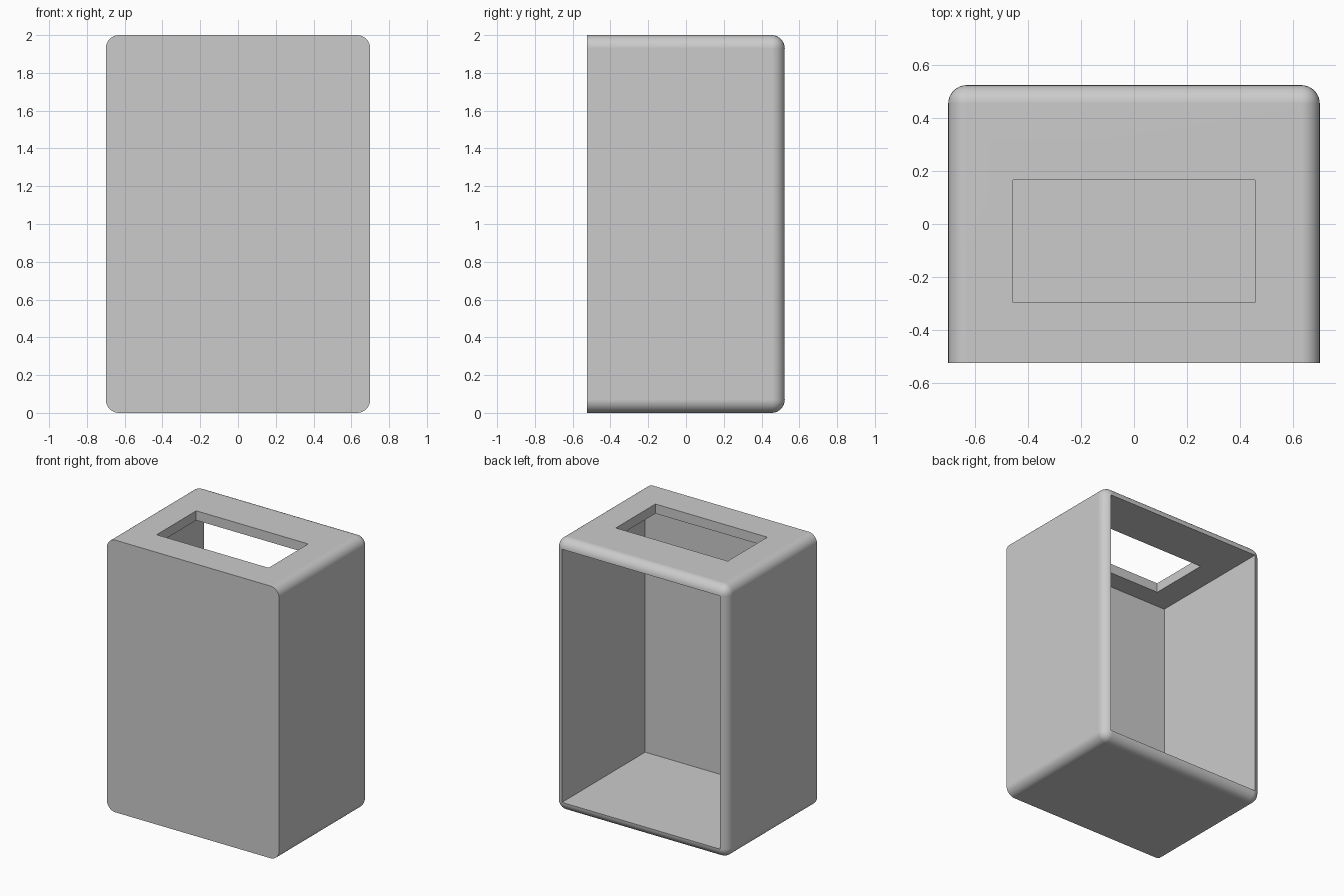
import bpy
import bmesh
from math import radians
from mathutils import Vector

if "Cube" in bpy.data.objects:
    bpy.data.objects.remove(bpy.data.objects["Cube"], do_unlink=True)

W, D, H = 1.4, 1.046, 2.0        # outer size
FILLET = 0.07
SIDE, CAP, FRONT = 0.058, 0.07, 0.08   # wall thicknesses

grey = bpy.data.materials.new("plain_grey")
grey.use_nodes = True
grey.diffuse_color = (0.6, 0.6, 0.6, 1)
grey.node_tree.nodes["Principled BSDF"].inputs["Base Color"].default_value = grey.diffuse_color


def make_box(name, low, high, fillet=0.0):
    """Box between two corners; the fillet rounds every edge not on the front face."""
    low, high = Vector(low), Vector(high)
    bm = bmesh.new()
    bmesh.ops.create_cube(bm, size=1)
    bmesh.ops.scale(bm, vec=high - low, verts=bm.verts)
    bmesh.ops.translate(bm, vec=(low + high) / 2, verts=bm.verts)
    if fillet:
        edges = [e for e in bm.edges
                 if not all(abs(v.co.y - low.y) < 1e-4 for v in e.verts)]
        bmesh.ops.bevel(bm, geom=edges, offset=fillet, offset_type='OFFSET',
                        segments=8, profile=0.5, affect='EDGES')
    mesh = bpy.data.meshes.new(name)
    bm.to_mesh(mesh)
    bm.free()
    mesh.materials.append(grey)
    obj = bpy.data.objects.new(name, mesh)
    bpy.context.collection.objects.link(obj)
    return obj


# Rounded outer body
body = make_box("housing", (-W / 2, -D / 2, 0), (W / 2, D / 2, H), FILLET)

# Cavity open at the back, and rectangular slot through the top
cutters = [
    make_box("cavity_cutter", (SIDE - W / 2, FRONT - D / 2, CAP),
             (W / 2 - SIDE, D, H - CAP)),
    make_box("slot_cutter", (-0.455, -0.295, H - 0.3), (0.455, 0.165, H + 0.2)),
]

bpy.ops.object.select_all(action='DESELECT')
body.select_set(True)
bpy.context.view_layer.objects.active = body
for cutter in cutters:
    cutter.hide_render = True
    cut = body.modifiers.new(cutter.name, 'BOOLEAN')
    cut.operation = 'DIFFERENCE'
    cut.solver = 'EXACT'
    cut.object = cutter
    bpy.ops.object.modifier_apply(modifier=cut.name)
    bpy.data.objects.remove(cutter, do_unlink=True)

# Smooth fillets, crisp openings, flat walls
bpy.ops.object.shade_smooth_by_angle(angle=radians(30))
flat = body.modifiers.new("flat_walls", 'WEIGHTED_NORMAL')
flat.keep_sharp = True
